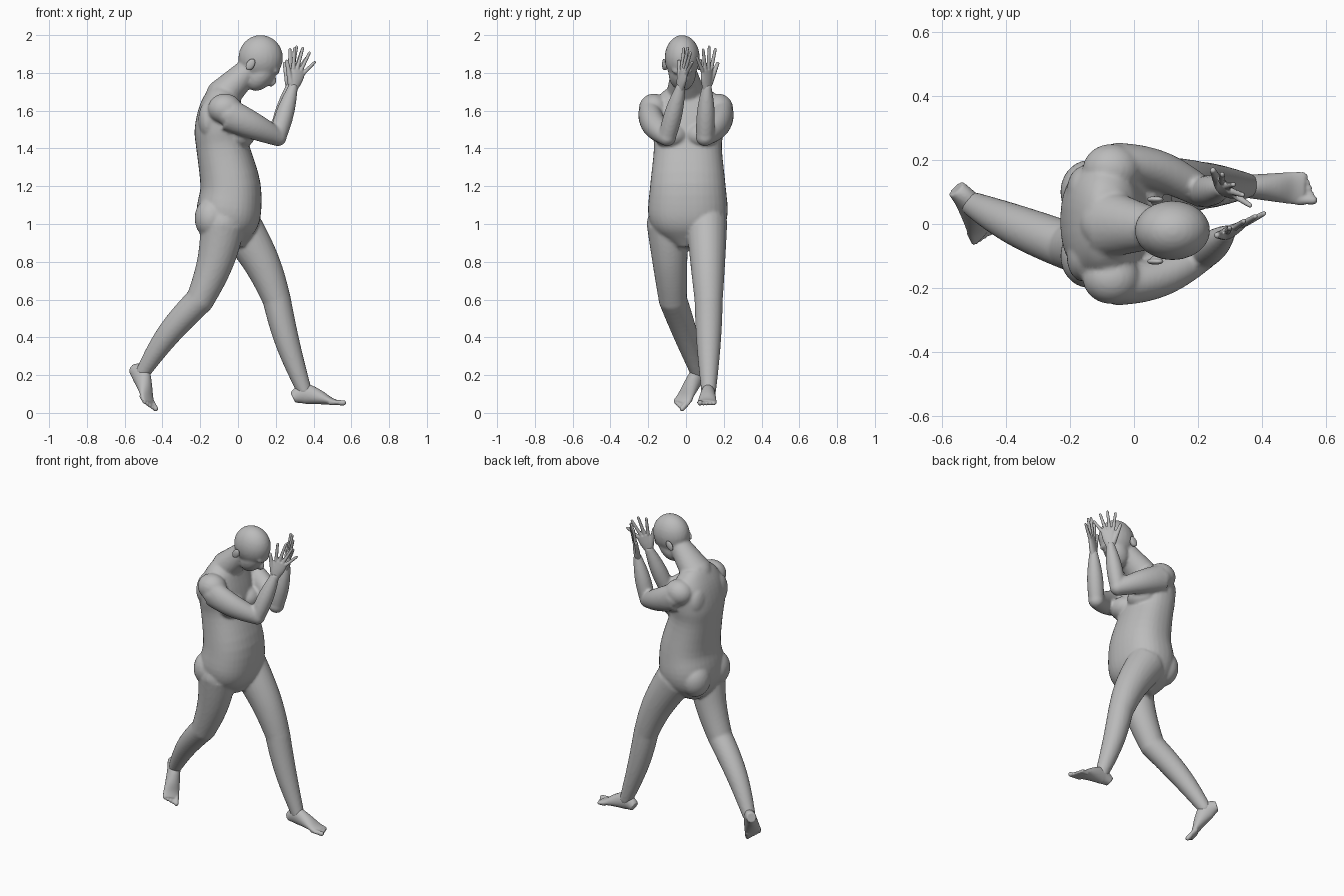
import bpy, bmesh, math
from mathutils import Vector, Matrix, Euler

cube = bpy.data.objects.get("Cube")
if cube:
    bpy.data.objects.remove(cube, do_unlink=True)

grey = bpy.data.materials.new("plain grey")
grey.use_nodes = True
grey.diffuse_color = (.5, .5, .5, 1)
grey.node_tree.nodes["Principled BSDF"].inputs["Base Color"].default_value = grey.diffuse_color


def mix(a, b, t):
    return a + (b - a) * t


def spline(rows, steps=4):
    """Smoothly interpolate rows of (x, y, z, depth radius, side radius)."""
    points = [Vector(row) for row in rows]
    points = [points[0], *points, points[-1]]
    smooth = []
    for before, start, end, after in zip(points, points[1:], points[2:], points[3:]):
        leave, arrive = (end - before) / 2, (after - start) / 2
        for step in range(steps):
            t = step / steps
            ease = t * t * (3 - 2 * t)
            smooth.append(mix(start, end, ease) + leave * t * (1 - t) ** 2 - arrive * t * t * (1 - t))
    return smooth + [points[-1]]


def loft(bm, rows, side=(0, 1, 0), power=2, count=24):
    """Skin a tube of superellipse sections along a path."""
    rows = spline(rows)
    centres = [row.xyz if len(row) == 3 else Vector(row[:3]) for row in rows]
    rings = []
    for i, row in enumerate(rows):
        tangent = (centres[min(i + 1, len(rows) - 1)] - centres[max(i - 1, 0)]).normalized()
        across = Vector(side)
        across = (across - tangent * across.dot(tangent)).normalized()
        depth = across.cross(tangent)
        ring = []
        for k in range(count):
            angle = math.tau * k / count
            c, s = math.cos(angle), math.sin(angle)
            u = math.copysign(abs(c) ** (2 / power), c) * row[3]
            v = math.copysign(abs(s) ** (2 / power), s) * row[4]
            ring.append(bm.verts.new(centres[i] + depth * u + across * v))
        rings.append(ring)
    for low, high in zip(rings, rings[1:]):
        for k in range(count):
            bm.faces.new((low[k - 1], low[k], high[k], high[k - 1]))
    bm.faces.new(rings[0][::-1])
    bm.faces.new(rings[-1])


def blob(bm, centre, radii, tilt=0):
    matrix = Matrix.LocRotScale(Vector(centre), Euler((0, tilt, 0)), Vector(radii))
    bmesh.ops.create_uvsphere(bm, u_segments=24, v_segments=16, radius=1, matrix=matrix)


def limb(bm, start, end, thick, thin, width=1, bulge=0, bow=(0, 0, 0), side=(0, 1, 0)):
    """Tapered, bowed tube with muscle bulge and a ball at each joint."""
    rows = []
    for step in range(5):
        t = step / 4
        swell = math.sin(math.pi * t)
        radius = mix(thick, thin, t) + bulge * swell
        rows.append((*(mix(start, end, t) + Vector(bow) * swell), radius, radius * mix(width, 1, t)))
    loft(bm, rows, side)
    blob(bm, start, [thick * min(width, 1)] * 3)
    blob(bm, end, [thin] * 3)


def finish(bm, name, voxel):
    """Fuse the overlapping shells into one smooth skin."""
    bmesh.ops.recalc_face_normals(bm, faces=bm.faces)
    mesh = bpy.data.meshes.new(name)
    bm.to_mesh(mesh)
    bm.free()
    mesh.materials.append(grey)
    part = bpy.data.objects.new(name, mesh)
    bpy.context.collection.objects.link(part)
    fuse = part.modifiers.new("fuse", 'REMESH')
    fuse.mode = 'VOXEL'
    fuse.voxel_size = voxel
    fuse.use_smooth_shade = True
    soften = part.modifiers.new("soften", 'SMOOTH')
    soften.factor = .5
    soften.iterations = 3


def foot(name, heel, forward, up, inner):
    """Foot in its own frame: along the sole, across it towards the big toe, and up."""
    forward = forward.normalized()
    up = (up - forward * up.dot(forward)).normalized()
    across = forward.cross(up) * inner
    bm = bmesh.new()
    rows = []
    for along, thickness in ((0, .03), (.03, .045), (.07, .053), (.14, .038), (.2, .02), (.24, .013)):
        rows.append((*(heel + forward * along + up * thickness), thickness, .03 + along / 10))
    loft(bm, rows, across)
    for toe in range(5):
        radius = .01 if toe else .014
        root = heel + across * (.035 - .018 * toe) + up * radius
        limb(bm, root + forward * .2, root + forward * (.27 - .007 * toe), radius, radius, side=across)
    finish(bm, name, .005)


def hand(name, wrist, along, across):
    """Palm, four fanned fingers and a thumb; across points to the little finger."""
    along = along.normalized()
    across = (across - along * across.dot(along)).normalized()
    knuckles = wrist + along * .1
    palm = wrist + along * .05
    bm = bmesh.new()
    loft(bm, [(*(wrist - along * .02), .024, .025), (*wrist, .02, .028),
              (*palm, .018, .04), (*knuckles, .012, .042)], across)
    for i in range(4):
        base = knuckles + across * (i - 1.5) * .022
        reach = .22 - .014 * (i - 1.2) ** 2
        tip = wrist + along * reach + across * (i - 1.4) * .045
        limb(bm, base, tip, .011, .008, side=across)
    thumb_root = wrist + along * .02 - across * .02
    limb(bm, thumb_root, wrist + along * .12 - across * .08, .017, .01, side=across)
    finish(bm, name, .004)


# Torso: centre x, height, depth radius and half width, from crotch to neck base
body = bmesh.new()
torso = [(-.04, .87, .07, .06), (-.05, .95, .14, .17), (-.05, 1.05, .17, .21),
         (-.04, 1.2, .16, .2), (-.08, 1.4, .14, .18), (-.09, 1.5, .14, .19),
         (-.09, 1.6, .12, .19), (-.08, 1.68, .09, .15), (-.07, 1.72, .06, .1)]
loft(body, [(x, .01, z, depth, width) for x, z, depth, width in torso], power=2.3, count=36)
for s in (-1, 1):
    blob(body, (.01, .08 * s, 1.47), (.08, .09, .07))       # chest
    blob(body, (-.14, .1 * s, 1.03), (.09, .1, .11))        # buttock
    blob(body, (-.16, .1 * s, 1.55), (.05, .08, .1))        # shoulder blade
    blob(body, (-.07, .17 * s, 1.61), (.09, .08, .08))      # shoulder

# Neck and bowed head, with the face tilted downwards
middle = -.02
face_tilt = .6
neck = Vector((-.08, 0, 1.68))
skull = Vector((.12, middle, 1.88))
limb(body, neck, mix(neck, skull, .8), .09, .06, 1.2)
blob(body, skull, (.118, .093, .12))
for x, z, radii in ((.125, 1.8, (.07, .073, .105)),         # face
                    (.09, 1.73, (.03, .03, .025)),          # chin
                    (.2, 1.81, (.02, .055, .02)),           # brow
                    (.18, 1.755, (.024, .014, .03)),        # nose
                    (.135, 1.74, (.02, .026, .016))):       # mouth
    blob(body, (x, middle, z), radii, face_tilt)

# Arms raised before the face, each with its hand
for s, name, wrist, along, across in (
        (-1, "right_hand", (.29, -.03, 1.72), (.3, .2, .9), (.9, .4, -.3)),
        (1, "left_hand", (.275, .11, 1.72), (.2, 0, .9), (.7, -.7, 0))):
    wrist = Vector(wrist)
    shoulder = Vector((-.05, .19 * s, 1.58))
    elbow = Vector((.21, .1 * s, 1.46))
    limb(body, shoulder, elbow, .085, .048, width=.75, bulge=.005, bow=(0, .02 * s, 0))
    limb(body, elbow, wrist, .046, .027, bulge=.011)
    hand(name, wrist, Vector(along), Vector(across))

# Striding legs, each with its foot
for inner, name, hip, knee, ankle, heel, forward, up in (
        (1, "left_foot", (0, .11, 1), (.205, .12, .6), (.35, .12, .12),
         (.29, .12, .05), (1, -.04, -.04), (0, 0, 1)),
        (-1, "right_foot", (-.08, -.1, 1), (-.2, -.07, .6), (-.5, .06, .22),
         (-.575, .12, .21), (.4, -.6, -.7), (.65, -.3, .7))):
    hip, knee, ankle = Vector(hip), Vector(knee), Vector(ankle)
    limb(body, hip, knee, .12, .075, width=.9, bow=(.02, 0, 0))
    limb(body, knee, ankle, .075, .04, bulge=.007, bow=(-.015, 0, .01))
    foot(name, Vector(heel), Vector(forward), Vector(up), inner)
finish(body, "body", .009)

# Ears
for name, s in (("right_ear", -1), ("left_ear", 1)):
    ear = bmesh.new()
    blob(ear, (.066, middle + .097 * s, 1.845), (.022, .01, .034), face_tilt)
    blob(ear, (.07, middle + .09 * s, 1.835), (.014, .014, .024), face_tilt)
    finish(ear, name, .004)
